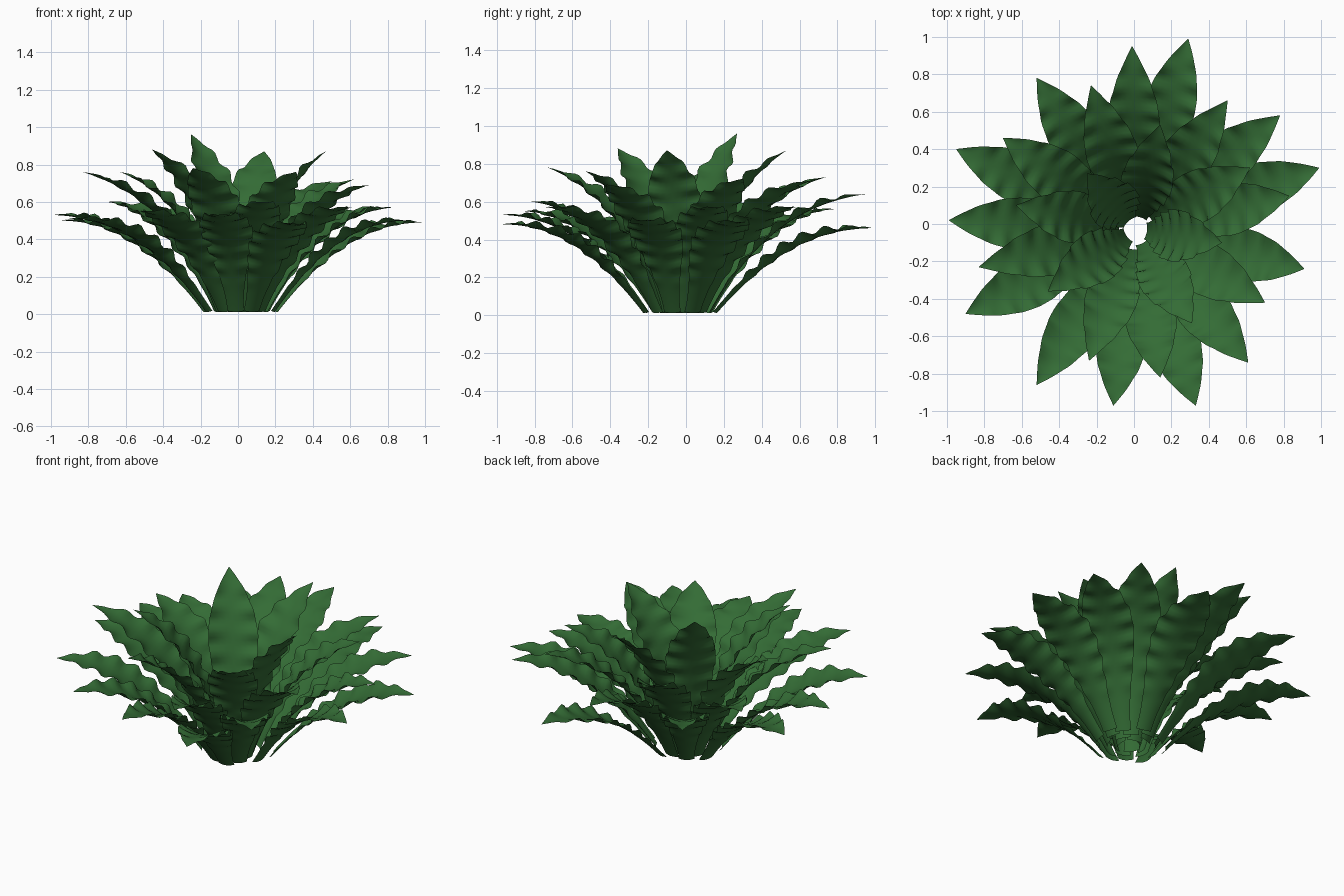
import bpy
import math
import random
from mathutils import Vector

cube = bpy.data.objects.get("Cube")
if cube:
    bpy.data.objects.remove(cube, do_unlink=True)

random.seed(4)
ROWS, COLS = 44, 8
CENTRE = Vector((0.01, -0.03, 0.0))
GREEN = (0.034, 0.15, 0.036, 1.0)

leaf_green = bpy.data.materials.new("leaf green")
leaf_green.use_nodes = True
leaf_green.diffuse_color = GREEN
shader = leaf_green.node_tree.nodes["Principled BSDF"]
shader.inputs["Base Color"].default_value = GREEN
shader.inputs["Roughness"].default_value = 0.8

# Leaf tips, spiralling from the upright heart to the spreading outer ring
TIPS = [
    (-.25, .27, .96), (.47, -.10, .87), (-.46, -.36, .88), (.14, .53, .87),
    (.31, -.53, .76), (-.63, .10, .76), (.62, .30, .72), (-.24, -.73, .78),
    (-.23, .74, .73), (.70, -.42, .69), (-.83, -.23, .76), (.50, .66, .71),
    (.14, -.82, .60), (-.70, .46, .60), (.83, .15, .57), (-.52, -.86, .55),
    (-.01, .95, .64), (.61, -.74, .57), (-.99, .02, .53), (.78, .58, .57),
    (-.11, -.97, .53), (-.52, .78, .56), (.91, -.24, .50), (-.90, -.48, .51),
    (.29, .99, .46), (.33, -.97, .48), (-.95, .40, .50), (.99, .30, .49),
]


def mix(a, b, k):
    return a + (b - a) * k


def smooth(a, b, x):
    k = min(max((x - a) / (b - a), 0), 1)
    return k * k * (3 - 2 * k)


def half_width(t):
    """Narrow stalk, broad blade, pointed tip."""
    width = mix(0.045, 0.14, smooth(0, 0.62, t))
    if t > 0.6:
        width *= 1 - ((t - 0.6) / 0.4) ** 2
    return max(width, 0.001)


def midrib(tip, base_radius):
    """Control points of the arching centre line."""
    flat = tip - CENTRE
    height = flat.z
    flat.z = 0
    reach = flat.length
    out = flat.normalized()
    spread = min(max((0.95 - height) / 0.45, 0), 1)

    def point(along, z):
        return CENTRE + out * mix(base_radius, reach, along) + Vector((0, 0, z))

    return out, [point(0, 0.012),
                 point(mix(0.1, 0.28, spread), height * mix(0.37, 0.6, spread)),
                 point(mix(0.35, 0.58, spread), height * mix(0.72, 1.0, spread)),
                 point(1, height)]


def make_leaf(name, tip, base_radius):
    out, (a, b, c, d) = midrib(tip, base_radius)
    side = Vector((-out.y, out.x, 0))
    phases = [random.uniform(0, math.tau) for _ in range(2)]
    verts, faces = [], []
    for row in range(ROWS + 1):
        t = row / ROWS
        s = 1 - t
        centre = a * s**3 + b * (3 * s * s * t) + c * (3 * s * t * t) + d * t**3
        tangent = (b - a) * s * s + (c - b) * (2 * s * t) + (d - c) * t * t
        normal = tangent.normalized().cross(side)
        width = half_width(t)
        ripple = 0.016 * smooth(0.1, 0.4, t) * (1 - smooth(0.8, 1, t))
        for col in range(COLS + 1):
            u = 2 * col / COLS - 1
            wave = math.sin(math.tau * 8 * t + phases[u > 0])
            # Gutter-shaped section with a frilled edge
            lift = 0.22 * width * u * u + ripple * abs(u) ** 1.5 * wave
            co = centre + side * (u * width) + normal * lift
            co.z = max(co.z, 0)
            verts.append(co)
    step = COLS + 1
    for row in range(ROWS):
        for col in range(COLS):
            i = row * step + col
            faces.append((i, i + step, i + step + 1, i + 1))
    mesh = bpy.data.meshes.new(name)
    mesh.from_pydata(verts, [], faces)
    mesh.materials.append(leaf_green)
    mesh.polygons.foreach_set("use_smooth", [True] * len(faces))
    # Face the upper surface towards the sky
    if sum(p.normal.z for p in mesh.polygons) < 0:
        mesh.flip_normals()
    mesh.update()
    bpy.context.collection.objects.link(bpy.data.objects.new(name, mesh))


# Rosette: stalks packed into a small disc at the ground
for index, tip in enumerate(TIPS):
    base = max(0.06, 0.21 * math.sqrt(index / (len(TIPS) - 1)))
    make_leaf(f"leaf_{index + 1:02d}", Vector(tip), base)
